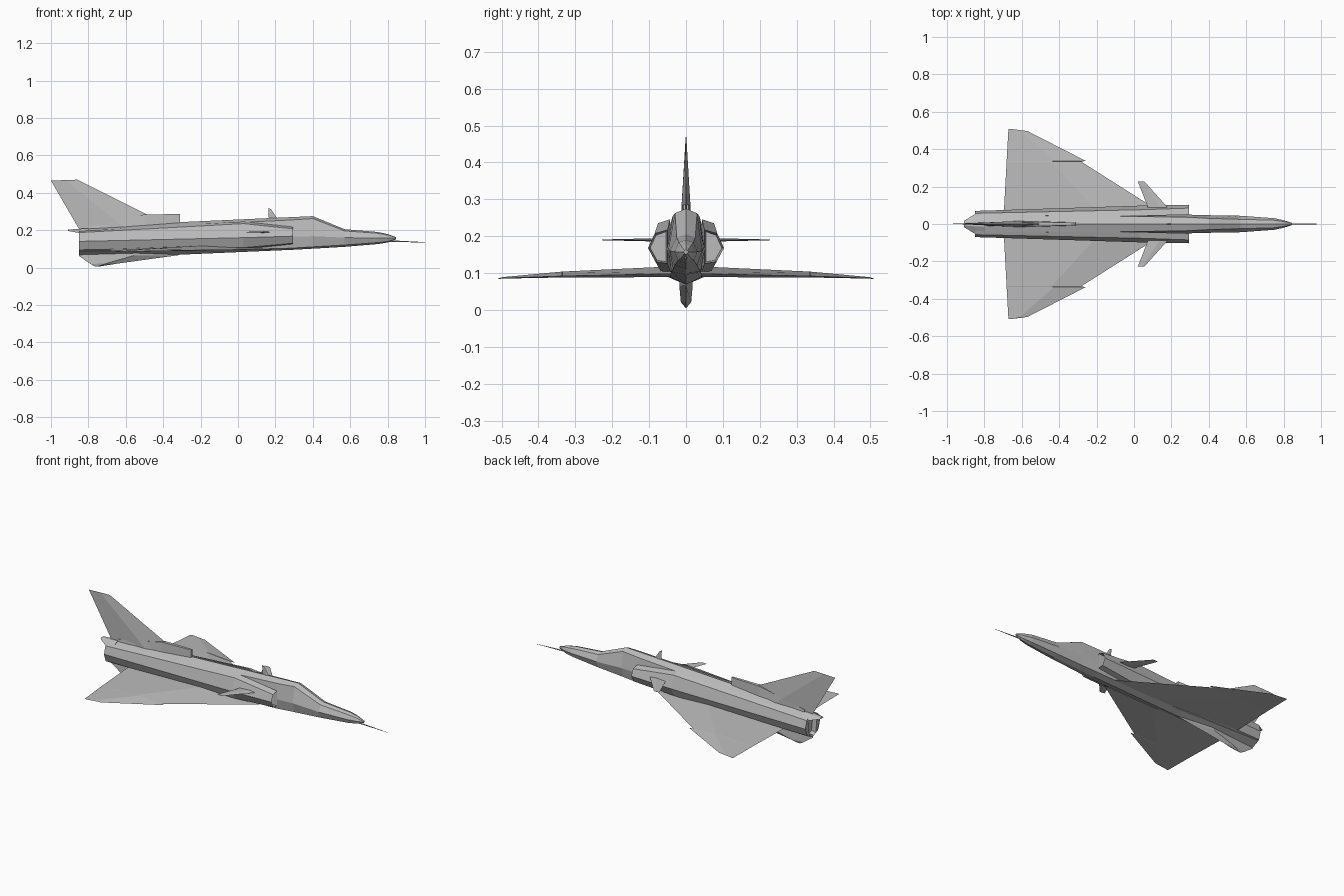
import bpy, bmesh
from mathutils import Vector

grey = bpy.data.materials.new("airframe_grey")
grey.diffuse_color = (0.5, 0.5, 0.5, 1)


def finish(name, bm):
    bmesh.ops.recalc_face_normals(bm, faces=bm.faces)
    me = bpy.data.meshes.new(name)
    bm.to_mesh(me)
    bm.free()
    me.materials.append(grey)
    ob = bpy.data.objects.new(name, me)
    bpy.context.collection.objects.link(ob)
    return ob


def loft(name, rings, recess=None, both=False):
    """Skin closed rings of equal size, cap the ends, optionally hollow the first cap."""
    bm = bmesh.new()
    rows = [[bm.verts.new(p) for p in r] for r in rings]
    n = len(rows[0])
    for a, b in zip(rows, rows[1:]):
        for i in range(n):
            j = (i + 1) % n
            bm.faces.new((a[i], a[j], b[j], b[i]))
    front = bm.faces.new(rows[0])
    bm.faces.new(rows[-1])
    if recess:
        bmesh.ops.recalc_face_normals(bm, faces=bm.faces)
        bmesh.ops.inset_region(bm, faces=[front], thickness=0.006)
        bmesh.ops.translate(bm, verts=front.verts, vec=Vector((recess, 0, 0)))
    ob = finish(name, bm)
    if both:
        ob.modifiers.new("mirror", 'MIRROR').use_axis = (False, True, False)
        ob.modifiers["mirror"].use_mirror_merge = False
    return ob


def body_ring(x, top, shoulder, side, low, bottom):
    half = [shoulder, side, low]
    return ([(x, 0, top)] + [(x, y, z) for y, z in half] + [(x, 0, bottom)]
            + [(x, -y, z) for y, z in reversed(half)])


# Fuselage with faceted canopy hump, nose to tail
fuselage = [
    (0.845, 0.163, (0.004, 0.161), (0.006, 0.157), (0.004, 0.153), 0.151),
    (0.80, 0.179, (0.013, 0.174), (0.020, 0.157), (0.014, 0.140), 0.134),
    (0.75, 0.190, (0.020, 0.183), (0.031, 0.158), (0.021, 0.134), 0.126),
    (0.57, 0.205, (0.025, 0.196), (0.044, 0.160), (0.030, 0.121), 0.111),
    (0.40, 0.275, (0.030, 0.262), (0.047, 0.168), (0.035, 0.111), 0.101),
    (0.29, 0.270, (0.036, 0.255), (0.050, 0.165), (0.040, 0.104), 0.095),
    (-0.31, 0.243, (0.045, 0.225), (0.055, 0.150), (0.040, 0.088), 0.069),
    (-0.85, 0.207, (0.054, 0.188), (0.062, 0.140), (0.050, 0.090), 0.068),
]
loft("fuselage", [body_ring(*s) for s in reversed(fuselage)], recess=0.03)

# Side air intakes running back along the body
trunk = [
    (0.295, [(0.050, 0.217), (0.085, 0.207), (0.103, 0.168), (0.082, 0.130), (0.050, 0.126)]),
    (0.03, [(0.043, 0.246), (0.076, 0.235), (0.098, 0.160), (0.070, 0.107), (0.040, 0.098)]),
    (-0.849, [(0.045, 0.195), (0.057, 0.187), (0.070, 0.140), (0.056, 0.095), (0.030, 0.083)]),
]
loft("air_intake", [[(x, y, z) for y, z in r] for x, r in trunk], recess=-0.06, both=True)


def foil(y, lead, trail, mid, up, down):
    peak = lead + (trail - lead) * 0.4
    return [(lead, y, mid), (peak, y, mid + up), (trail, y, mid), (peak, y, mid - down)]


# Delta wing, stepped outward at the dogtooth
loft("delta_wing", [
    foil(0.040, 0.180, -0.697, 0.098, 0.020, 0.009),
    foil(0.335, -0.285, -0.681, 0.092, 0.012, 0.004),
    foil(0.336, -0.255, -0.681, 0.092, 0.012, 0.004),
    foil(0.497, -0.570, -0.672, 0.086, 0.003, 0.001),
    foil(0.508, -0.655, -0.671, 0.085, 0.001, 0.001)], both=True)

# Canards
loft("canard", [
    foil(0.060, 0.205, 0.080, 0.190, 0.005, 0.005),
    foil(0.100, 0.170, 0.070, 0.190, 0.004, 0.004),
    foil(0.228, 0.055, 0.020, 0.190, 0.001, 0.001)], both=True)


def fin_ring(z_lead, z_trail, lead, trail, w):
    px, pz = lead + (trail - lead) * 0.45, z_lead + (z_trail - z_lead) * 0.45
    return [(lead, 0, z_lead), (px, w, pz), (trail, 0, z_trail), (px, -w, pz)]


# Vertical tail and the spine block ahead of it
loft("tail_fin", [
    fin_ring(0.225, 0.180, -0.40, -0.84, 0.018),
    fin_ring(0.285, 0.210, -0.49, -0.852, 0.014),
    fin_ring(0.470, 0.465, -0.86, -1.0, 0.001)])
loft("fin_root", [
    [(-0.31, -0.008, 0.23), (-0.31, 0.008, 0.23), (-0.31, 0.006, 0.286), (-0.31, -0.006, 0.286)],
    [(-0.50, -0.014, 0.22), (-0.50, 0.014, 0.22), (-0.50, 0.011, 0.284), (-0.50, -0.011, 0.284)],
    [(-0.80, -0.012, 0.19), (-0.80, 0.012, 0.19), (-0.80, 0.006, 0.22), (-0.80, -0.006, 0.22)]])

# Tail housing jutting over the nozzle
loft("tail_housing", [
    [(-0.80, -0.055, 0.188), (-0.80, 0.055, 0.188), (-0.80, 0.015, 0.210), (-0.80, -0.015, 0.210)],
    [(-0.85, -0.053, 0.185), (-0.85, 0.053, 0.185), (-0.85, 0.013, 0.207), (-0.85, -0.013, 0.207)],
    [(-0.91, -0.016, 0.196), (-0.91, 0.016, 0.196), (-0.91, 0.008, 0.203), (-0.91, -0.008, 0.203)]])

# Keel fin under the tail
loft("ventral_fin", [
    fin_ring(0.080, 0.080, -0.28, -0.85, 0.018),
    fin_ring(0.066, 0.062, -0.32, -0.85, 0.018),
    fin_ring(0.022, 0.020, -0.64, -0.79, 0.014),
    fin_ring(0.006, 0.005, -0.74, -0.765, 0.001)])

# Spine antenna
loft("antenna", [
    fin_ring(0.255, 0.255, 0.215, 0.165, 0.003),
    fin_ring(0.312, 0.320, 0.176, 0.162, 0.001)])

# Nose probe
loft("nose_probe", [
    [(0.78, 0, 0.148), (0.78, 0.004, 0.143), (0.78, 0, 0.138), (0.78, -0.004, 0.143)],
    [(1.0, 0, 0.136), (1.0, 0.001, 0.135), (1.0, 0, 0.134), (1.0, -0.001, 0.135)]])
